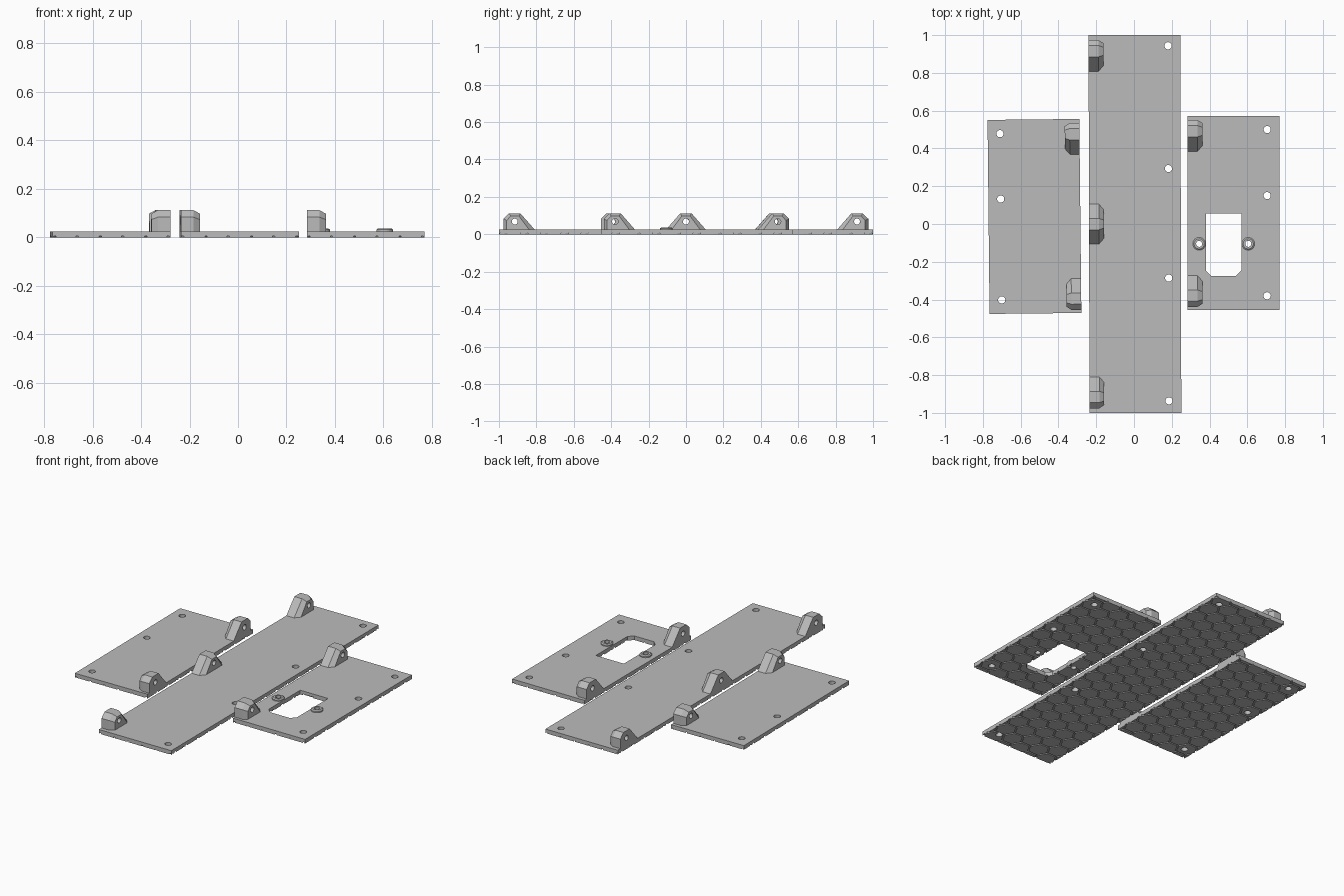
import bpy, bmesh
from math import sin, cos, pi, radians, sqrt
from mathutils import Matrix, Vector

if "Cube" in bpy.data.objects:
    bpy.data.objects.remove(bpy.data.objects["Cube"])

grey = bpy.data.materials.new("plain grey")
grey.use_nodes = True
grey.diffuse_color = (0.5, 0.5, 0.5, 1)
grey.node_tree.nodes["Principled BSDF"].inputs["Base Color"].default_value = (0.5, 0.5, 0.5, 1)

THICK, GROOVE, TOP = 0.025, 0.006, 0.112
HEX, GAP = 0.0625, 0.008
WIDTH = 0.486


def loft(bm, rings):
    """Closed solid through rings that have equal point counts."""
    rows = [[bm.verts.new(p) for p in ring] for ring in rings]
    n = len(rows[0])
    for a, b in zip(rows, rows[1:]):
        for i in range(n):
            bm.faces.new((a[i], a[(i + 1) % n], b[(i + 1) % n], b[i]))
    bm.faces.new(rows[0])
    bm.faces.new(rows[-1])


def prism(bm, outline, z0, z1):
    loft(bm, [[(x, y, z) for x, y in outline] for z in (z0, z1)])


def circle(x, y, r, n=24):
    return [(x + r * cos(2 * pi * i / n), y + r * sin(2 * pi * i / n)) for i in range(n)]


def rectangle(w, h):
    return [(-w / 2, -h / 2), (w / 2, -h / 2), (w / 2, h / 2), (-w / 2, h / 2)]


def finish(bm, name):
    bmesh.ops.recalc_face_normals(bm, faces=bm.faces)
    mesh = bpy.data.meshes.new(name)
    bm.to_mesh(mesh)
    bm.free()
    mesh.materials.append(grey)
    ob = bpy.data.objects.new(name, mesh)
    bpy.context.collection.objects.link(ob)
    return ob


def cut(ob, cutter):
    mod = ob.modifiers.new("holes", 'BOOLEAN')
    mod.operation, mod.solver, mod.object = 'DIFFERENCE', 'EXACT', cutter
    bpy.context.view_layer.update()
    result = bpy.data.meshes.new_from_object(
        ob.evaluated_get(bpy.context.evaluated_depsgraph_get()))
    ob.modifiers.clear()
    ob.data = result


def hex_tiles(length):
    """Hexagonal pads clipped to the plate outline."""
    bm = bmesh.new()
    nx, ny = int(WIDTH / HEX / 2) + 1, int(length / HEX / 2) + 2
    pitch = sqrt(3) * HEX
    for i in range(-nx, nx + 1):
        for j in range(-ny, ny + 1):
            cx, cy = i * 1.5 * HEX, (j + 0.5 * (i % 2)) * pitch
            ring = circle(cx, cy, HEX - GAP / sqrt(3), 6)
            bm.faces.new([bm.verts.new((x, y, 0)) for x, y in ring])
    for axis, half in ((Vector((1, 0, 0)), WIDTH / 2), (Vector((0, 1, 0)), length / 2)):
        for s in (-1, 1):
            bmesh.ops.bisect_plane(bm, geom=bm.verts[:] + bm.edges[:] + bm.faces[:],
                                   plane_co=axis * half * s, plane_no=axis * s,
                                   clear_outer=True)
    out = bmesh.ops.extrude_face_region(bm, geom=bm.faces[:], use_keep_orig=True)
    up = [v for v in out["geom"] if isinstance(v, bmesh.types.BMVert)]
    bmesh.ops.translate(bm, verts=up, vec=(0, 0, GROOVE))
    return bm


def hinge_lug(bm, y, lean, side):
    """Lug at a plate edge; lean gives the upright end, 0 has two slopes."""
    base = THICK - 0.002
    sloped = [(-0.108, base), (-0.03, TOP)]
    if lean:
        prof = sloped + [(0.03, TOP), (0.06, 0.083), (0.06, base)]
        prof = [(u * lean, z) for u, z in prof]
    else:
        prof = sloped + [(-u, z) for u, z in reversed(sloped)]
    small = [(u * 0.72, z if z == base else base + (z - base) * 0.84) for u, z in prof]
    edge = side * WIDTH / 2
    loft(bm, [[(edge - side * d, y + u, z) for u, z in shape]
              for d, shape in ((0, prof), (0.052, prof), (0.078, small))])


def panel(name, centre, length, turn, side, lugs, holes, window=False):
    parts = []
    place = Matrix.Translation((*centre, 0)) @ Matrix.Rotation(radians(turn), 4, 'Z')

    # vertical openings
    bm = bmesh.new()
    for y in holes:
        prism(bm, circle(-side * 0.178, y, 0.019), -0.1, 0.2)
    bosses = [(-0.182, -0.163), (0.078, -0.163)] if window else []
    for x, y in bosses:
        prism(bm, circle(x, y, 0.016), -0.1, 0.2)
    if window:
        prism(bm, [(-0.147, -0.003), (-0.147, -0.305), (-0.119, -0.333),
                   (0.013, -0.333), (0.041, -0.305), (0.041, -0.003)], -0.1, 0.2)
    drill = finish(bm, "drill")

    # plate
    bm = bmesh.new()
    prism(bm, rectangle(WIDTH, length), GROOVE, THICK)
    parts.append(finish(bm, name + "_plate"))

    # grooved underside
    parts.append(finish(hex_tiles(length), name + "_hex_tread"))

    # screw bosses
    if bosses:
        bm = bmesh.new()
        for x, y in bosses:
            loft(bm, [[(*p, z) for p in circle(x, y, r)]
                      for r, z in ((0.034, THICK - 0.002), (0.034, 0.032), (0.027, 0.037))])
        parts.append(finish(bm, name + "_screw_bosses"))
    for ob in parts:
        cut(ob, drill)

    # hinge lugs with cross holes
    bm, pins = bmesh.new(), bmesh.new()
    for y, lean in lugs:
        hinge_lug(bm, y, lean, side)
        ring = circle(y, 0.068, 0.016)
        loft(pins, [[(x, u, z) for u, z in ring] for x in (-0.5, 0.5)])
    lug = finish(bm, name + "_hinge_lugs")
    pin = finish(pins, "pin_drill")
    cut(lug, pin)
    parts.append(lug)

    for ob in (drill, pin):
        bpy.data.objects.remove(ob)
    for ob in parts:
        ob.matrix_world = place


end_lugs = [(0.433, 1), (-0.437, -1)]
panel("middle", (0.005, 0), 2.0, 0.15, -1, [(0.915, 1), (0, 0), (-0.915, -1)],
      [0.943, 0.293, -0.287, -0.937])
panel("right", (-0.527, 0.04), 1.027, 0.6, 1, end_lugs, [0.44, 0.094, -0.44])
panel("left", (0.527, 0.058), 1.027, 0, -1, end_lugs, [0.442, 0.092, -0.438], window=True)
